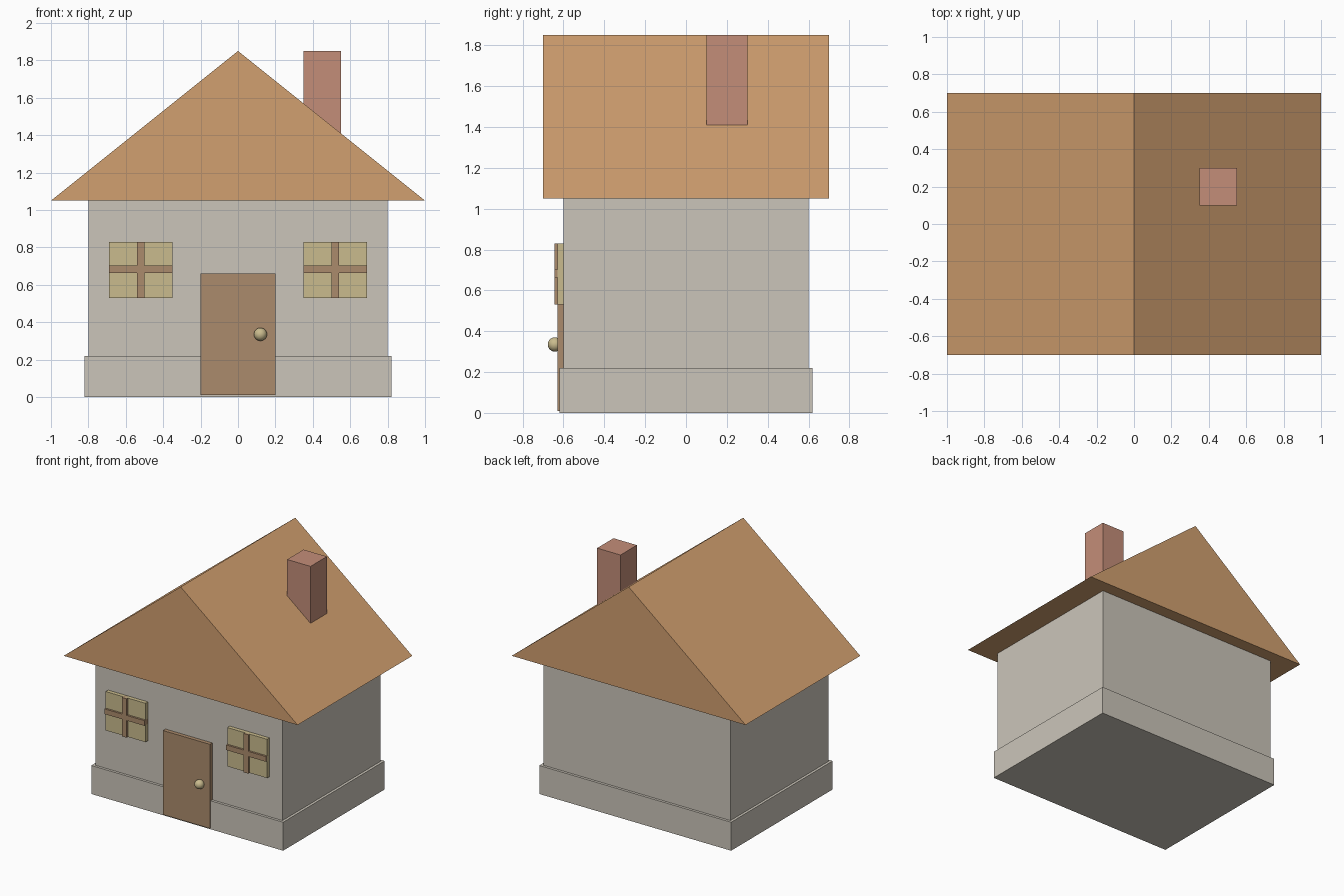
import bpy
import bmesh

old = bpy.data.objects.get("Cube")
if old:
    bpy.data.objects.remove(old, do_unlink=True)


def material(name, rgb):
    mat = bpy.data.materials.new(name)
    mat.use_nodes = True
    mat.diffuse_color = (*rgb, 1)
    mat.node_tree.nodes["Principled BSDF"].inputs["Base Color"].default_value = (*rgb, 1)
    return mat


stone = material("warm grey plaster", (0.60, 0.56, 0.49))
tile = material("orange brown roof", (0.64, 0.35, 0.16))
wood = material("brown wood", (0.41, 0.26, 0.15))
glass = material("pale yellow glass", (0.59, 0.50, 0.27))
brick = material("dusty red brick", (0.55, 0.27, 0.19))
brass = material("pale brass", (0.59, 0.50, 0.27))


def add_object(name, bm, mat):
    bmesh.ops.recalc_face_normals(bm, faces=bm.faces[:])
    mesh = bpy.data.meshes.new(name)
    bm.to_mesh(mesh)
    bm.free()
    mesh.materials.append(mat)
    obj = bpy.data.objects.new(name, mesh)
    bpy.context.collection.objects.link(obj)
    return obj


def box(name, x, y, z, mat):
    """Box given by its (low, high) range on each axis."""
    bm = bmesh.new()
    bmesh.ops.create_cube(bm, size=1)
    for v in bm.verts:
        v.co = [r[0] if c < 0 else r[1] for c, r in zip(v.co, (x, y, z))]
    return add_object(name, bm, mat)


# House body and plinth
box("walls", (-0.8, 0.8), (-0.6, 0.6), (0, 1.05), stone)
box("plinth", (-0.82, 0.82), (-0.62, 0.62), (0, 0.22), stone)

# Gable roof: a triangle swept from front to back
bm = bmesh.new()
gable = bm.faces.new([bm.verts.new(p) for p in
                      ((-1, -0.7, 1.05), (1, -0.7, 1.05), (0, -0.7, 1.85))])
swept = bmesh.ops.extrude_face_region(bm, geom=[gable], use_keep_orig=True)
bmesh.ops.translate(bm, vec=(0, 1.4, 0),
                    verts=[g for g in swept["geom"] if isinstance(g, bmesh.types.BMVert)])
add_object("roof", bm, tile)

# Chimney
box("chimney", (0.35, 0.55), (0.1, 0.3), (1.2, 1.85), brick)

# Door and round knob
box("door", (-0.2, 0.2), (-0.63, -0.59), (0.01, 0.66), wood)
bm = bmesh.new()
bmesh.ops.create_uvsphere(bm, u_segments=24, v_segments=12, radius=0.035)
bmesh.ops.translate(bm, vec=(0.12, -0.642, 0.335), verts=bm.verts[:])
for f in bm.faces:
    f.smooth = True
add_object("door_knob", bm, brass)

# Windows with crossed glazing bars
for side, cx in (("right", -0.52), ("left", 0.52)):
    box(f"{side}_window_pane", (cx - 0.17, cx + 0.17), (-0.63, -0.59), (0.53, 0.83), glass)
    box(f"{side}_window_upright", (cx - 0.02, cx + 0.02), (-0.645, -0.6), (0.53, 0.83), wood)
    box(f"{side}_window_crossbar", (cx - 0.17, cx + 0.17), (-0.645, -0.6), (0.662, 0.702), wood)
